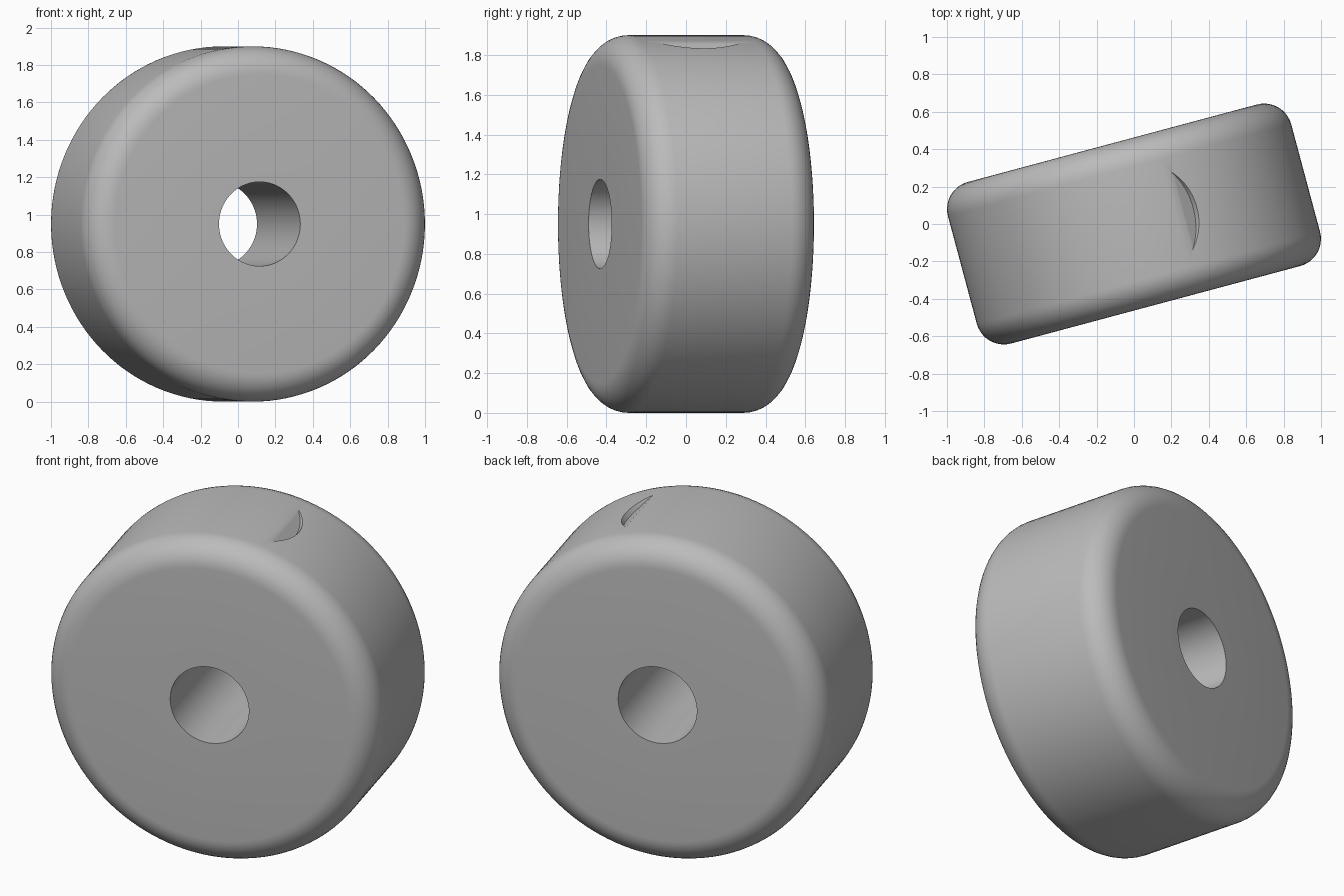
import bpy
import math
from mathutils import Matrix, Vector

default_cube = bpy.data.objects.get("Cube")
if default_cube:
    bpy.data.objects.remove(default_cube, do_unlink=True)

RADIUS, HALF_WIDTH, FILLET, BORE = 0.95, 0.447, 0.15, 0.225
TURN = math.radians(15)
SEGMENTS, FILLET_STEPS = 128, 10

grey = bpy.data.materials.new("plain grey")
grey.use_nodes = True
colour = (0.5, 0.5, 0.5, 1)
grey.diffuse_color = colour
grey.node_tree.nodes["Principled BSDF"].inputs["Base Color"].default_value = colour


def add_object(name, verts, faces):
    mesh = bpy.data.meshes.new(name)
    mesh.from_pydata(verts, [], faces)
    mesh.materials.append(grey)
    obj = bpy.data.objects.new(name, mesh)
    bpy.context.collection.objects.link(obj)
    return obj


# Wheel section as (radius, position along the axle), filleted on both rims
front = []
for i in range(FILLET_STEPS + 1):
    a = math.pi / 2 * i / FILLET_STEPS
    front.append((RADIUS - FILLET + FILLET * math.sin(a),
                  -HALF_WIDTH + FILLET - FILLET * math.cos(a)))
profile = [(BORE, -HALF_WIDTH)] + front
profile += [(r, -y) for r, y in reversed(profile)]

# Spin the closed section about the axle
count = len(profile)
verts, faces = [], []
for s in range(SEGMENTS):
    a = 2 * math.pi * s / SEGMENTS
    verts += [(r * math.cos(a), y, r * math.sin(a)) for r, y in profile]
    t = (s + 1) % SEGMENTS
    for i in range(count):
        j = (i + 1) % count
        faces.append((s * count + i, s * count + j, t * count + j, t * count + i))
wheel = add_object("wheel", verts, faces)

# Tilted disc that cuts the shallow thumb notch in the tread
SLOPE, CUT_RADIUS, CUT_REACH, CUT_HEIGHT = math.radians(40), 0.326, 0.081, 0.3
start = Vector((0.266, 0, math.sqrt(RADIUS ** 2 - 0.266 ** 2)))
along = Vector((math.cos(SLOPE), 0, -math.sin(SLOPE)))
normal = Vector((math.sin(SLOPE), 0, math.cos(SLOPE)))
centre = start + along * (CUT_REACH - CUT_RADIUS) + normal * CUT_HEIGHT / 2
bpy.ops.mesh.primitive_cylinder_add(vertices=96, radius=CUT_RADIUS, depth=CUT_HEIGHT)
cutter = bpy.context.object
cutter.name = "notch_cutter"
cutter.data.materials.append(grey)
cutter.data.transform(Matrix.Translation(centre) @ Matrix.Rotation(SLOPE, 4, "Y"))
cutter.hide_render = True

cut = wheel.modifiers.new("notch", "BOOLEAN")
cut.operation = "DIFFERENCE"
cut.solver = "EXACT"
cut.object = cutter
bpy.ops.object.select_all(action="DESELECT")
wheel.select_set(True)
bpy.context.view_layer.objects.active = wheel
bpy.ops.object.modifier_apply(modifier=cut.name)
bpy.data.objects.remove(cutter, do_unlink=True)

# Smooth the tread and rims, keep the bore and notch edges crisp
bpy.ops.object.shade_smooth_by_angle(angle=math.radians(30))
wheel.rotation_euler.z = TURN
wheel.location.z = RADIUS
